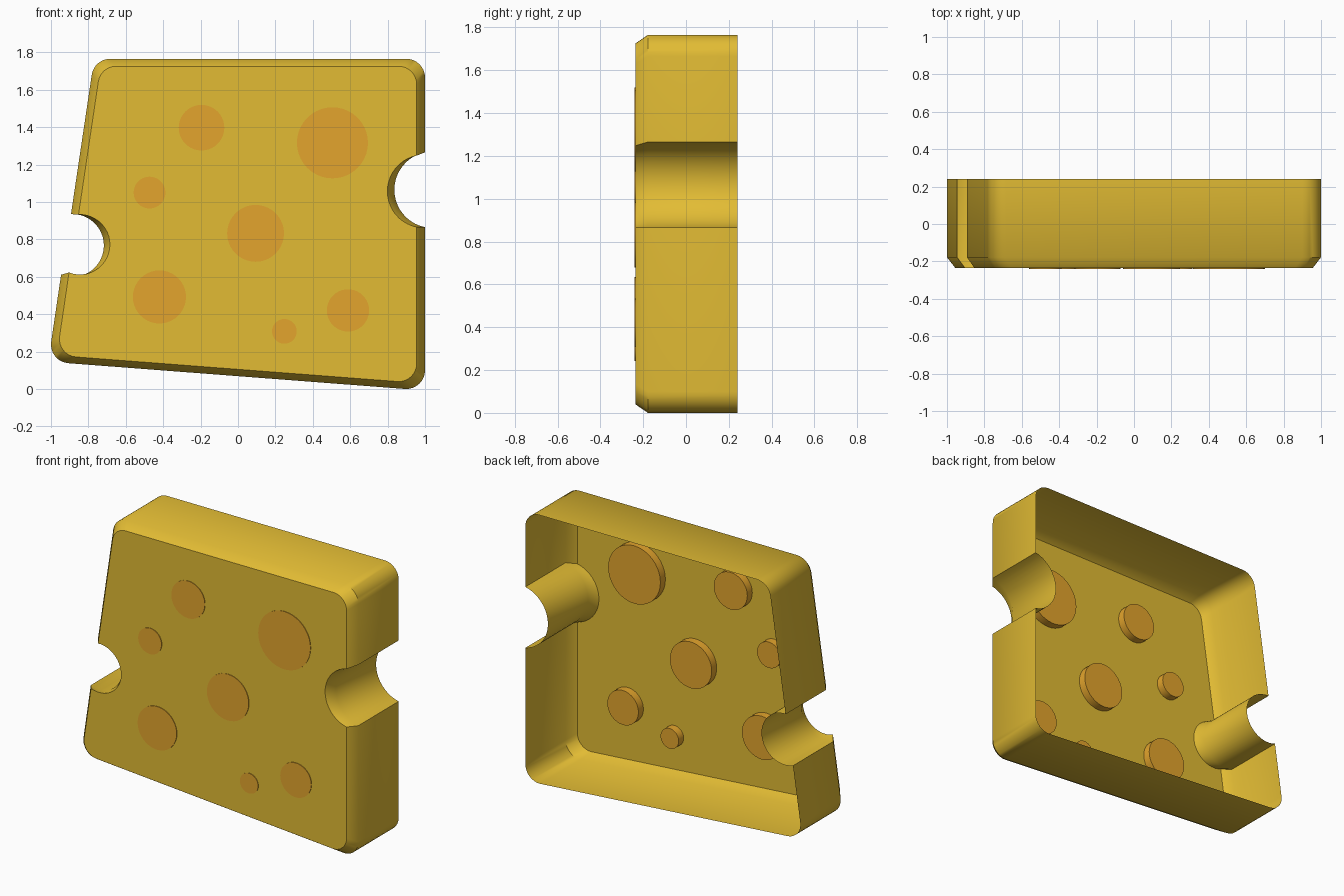
import bpy, bmesh, math
from mathutils import Vector, Matrix

if "Cube" in bpy.data.objects:
    bpy.data.objects.remove(bpy.data.objects["Cube"], do_unlink=True)

BACK, RIM, FRONT = 0.24, -0.178, -0.236
CENTRE = Vector((0, 0.88))


def material(name, colour):
    mat = bpy.data.materials.new(name)
    mat.use_nodes = True
    mat.diffuse_color = (*colour, 1)
    mat.node_tree.nodes["Principled BSDF"].inputs["Base Color"].default_value = (*colour, 1)
    return mat


def finish(bm, name, mat, angle):
    mesh = bpy.data.meshes.new(name)
    bm.to_mesh(mesh)
    bm.free()
    mesh.materials.append(mat)
    obj = bpy.data.objects.new(name, mesh)
    bpy.context.collection.objects.link(obj)
    bpy.ops.object.select_all(action='DESELECT')
    obj.select_set(True)
    bpy.context.view_layer.objects.active = obj
    bpy.ops.object.shade_smooth_by_angle(angle=math.radians(angle))
    return obj


def arc(centre, radius, start, end, steps):
    angles = [math.radians(start + (end - start) * i / steps) for i in range(steps + 1)]
    return [Vector(centre) + radius * Vector((math.cos(a), math.sin(a))) for a in angles]


def fillet(corner, before, after, radius=0.1):
    # Rounded corner between two straight sides, turning counter-clockwise
    p = Vector(corner)
    a = (Vector(before) - p).normalized()
    b = (Vector(after) - p).normalized()
    half = a.angle(b) / 2
    centre = p + (a + b).normalized() * radius / math.sin(half)
    start = math.degrees(math.atan2(-a.y, -a.x)) - 90
    return arc(centre, radius, start, start + 180 - math.degrees(2 * half), 8)


yellow = material("cheese yellow", (0.76, 0.50, 0.034))
orange = material("hole orange", (0.77, 0.375, 0.026))

# Slice outline, counter-clockwise from the front, with a bite in each side
bl, br, tr, tl = (-1.015, 0.146), (1, -0.008), (1, 1.765), (-0.769, 1.765)
outline = (fillet(bl, tl, br) + fillet(br, bl, tr)
           + arc((1.04, 1.065), 0.204, 258.7, 101.3, 20)
           + fillet(tr, br, tl) + fillet(tl, tr, bl)
           + arc((-0.885, 0.767), 0.168, 92.7, -111.3, 24))

# Open-backed shell: walls, sloping rim and front face
bm = bmesh.new()
rings = []
for y, scale in ((BACK, 1), (RIM, 1), (FRONT, 0.955)):
    points = [CENTRE + (p - CENTRE) * scale for p in outline]
    rings.append([bm.verts.new((p.x, y, p.y)) for p in points])
for rear, fore in zip(rings, rings[1:]):
    for i in range(len(outline)):
        j = (i + 1) % len(outline)
        bm.faces.new((fore[i], rear[i], rear[j], fore[j]))
bm.faces.new(rings[-1])
finish(bm, "cheese_shell", yellow, 42)

# Round hole plugs set through the front face
holes = [(-0.195, 1.397, 0.122), (0.505, 1.316, 0.19), (-0.473, 1.05, 0.085),
         (0.094, 0.832, 0.152), (-0.42, 0.492, 0.142), (0.588, 0.42, 0.113),
         (0.248, 0.308, 0.066)]
plug_front, plug_back = FRONT - 0.004, FRONT + 0.052
for n, (x, z, r) in enumerate(holes, 1):
    bm = bmesh.new()
    place = (Matrix.Translation((x, (plug_front + plug_back) / 2, z))
             @ Matrix.Rotation(math.pi / 2, 4, 'X'))
    bmesh.ops.create_cone(bm, cap_ends=True, segments=40, radius1=r, radius2=r,
                          depth=plug_back - plug_front, matrix=place)
    finish(bm, f"hole_{n}", orange, 30)
